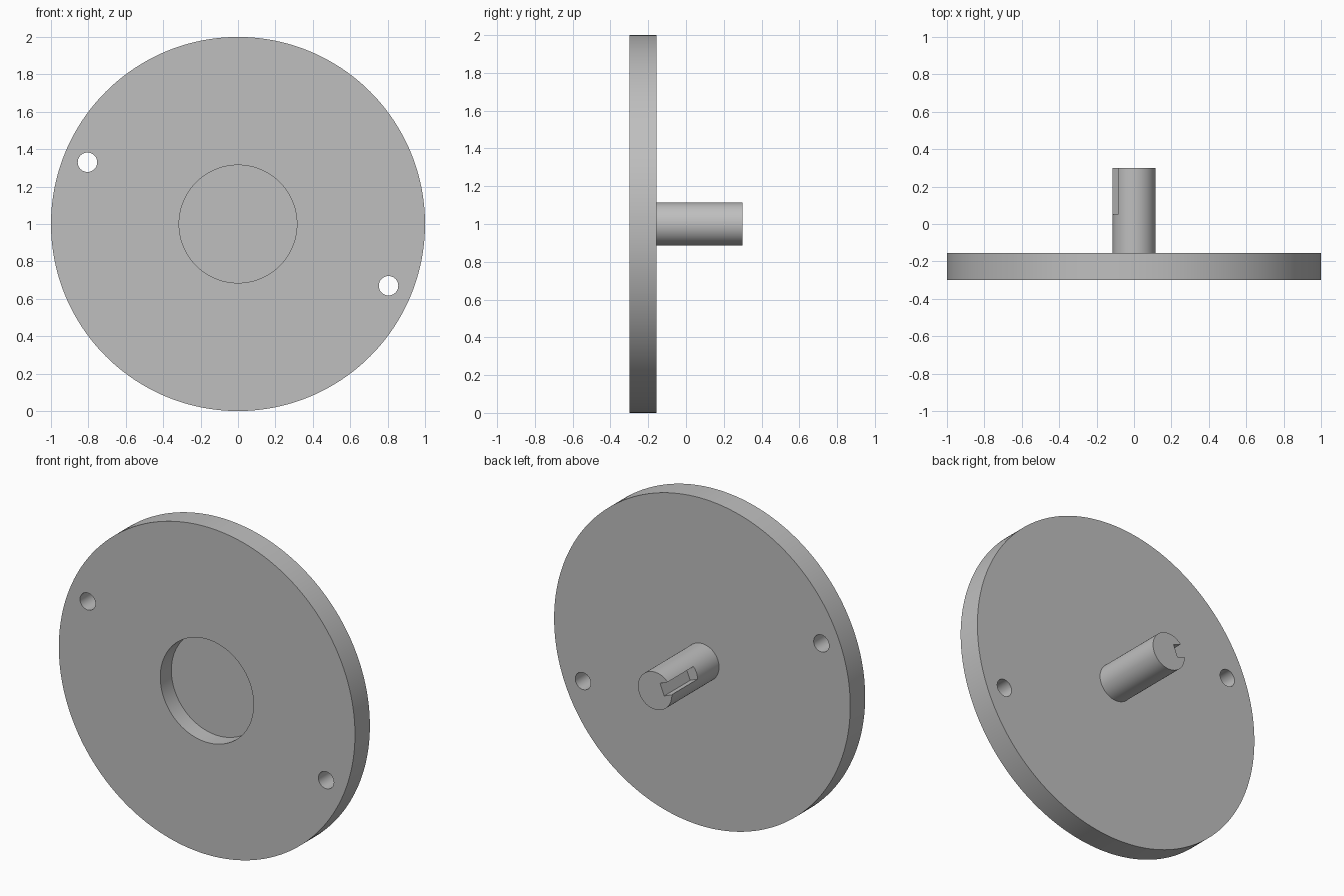
import bpy
from math import cos, sin, pi, radians

if "Cube" in bpy.data.objects:
    bpy.data.objects.remove(bpy.data.objects["Cube"], do_unlink=True)

FRONT, BACK, SHAFT_END = -0.30, -0.156, 0.30
RECESS_FLOOR = -0.193
SHAFT_RADIUS = 0.114
TILT = radians(22.3)      # the bolt holes and keyway share this tilted line
CENTRE_Z = 1.0

steel = bpy.data.materials.new("plain grey")
steel.use_nodes = True
grey = (0.52, 0.52, 0.52, 1)
steel.diffuse_color = grey
steel.node_tree.nodes["Principled BSDF"].inputs["Base Color"].default_value = grey


def cylinder(name, radius, y0, y1, x=0.0, z=CENTRE_Z, sides=128):
    """Cylinder running along y from y0 to y1."""
    bpy.ops.mesh.primitive_cylinder_add(
        vertices=sides, radius=radius, depth=y1 - y0,
        location=(x, (y0 + y1) / 2, z), rotation=(pi / 2, 0, 0))
    obj = bpy.context.object
    obj.name = name
    obj.data.materials.append(steel)
    return obj


def cut(target, cutter):
    """Subtract the cutter from the target, then discard it."""
    cutter.hide_render = True
    mod = target.modifiers.new("cut", 'BOOLEAN')
    mod.operation = 'DIFFERENCE'
    mod.solver = 'EXACT'
    mod.object = cutter
    select(target)
    bpy.ops.object.modifier_apply(modifier=mod.name)
    bpy.data.objects.remove(cutter, do_unlink=True)


def select(obj):
    bpy.ops.object.select_all(action='DESELECT')
    obj.select_set(True)
    bpy.context.view_layer.objects.active = obj


# Round plate with a front recess and two through holes
plate = cylinder("round_plate", 1.0, FRONT, BACK, sides=192)
cut(plate, cylinder("recess_cutter", 0.315, FRONT - 0.1, RECESS_FLOOR))
for side in (-1, 1):
    cut(plate, cylinder("hole_cutter", 0.052, FRONT - 0.1, BACK + 0.1,
                        x=side * 0.87 * cos(TILT),
                        z=CENTRE_Z - side * 0.87 * sin(TILT), sides=48))

# Shaft at the back, with a keyway open at its end
shaft = cylinder("shaft", SHAFT_RADIUS, BACK - 0.015, SHAFT_END)
slot_floor, slot_top = 0.053, 0.2
slot_start, slot_end = 0.05, SHAFT_END + 0.1
mid = (slot_floor + slot_top) / 2
bpy.ops.mesh.primitive_cube_add(
    size=1,
    location=(-mid * cos(TILT), (slot_start + slot_end) / 2, CENTRE_Z + mid * sin(TILT)),
    rotation=(0, TILT, 0))
keyway = bpy.context.object
keyway.name = "keyway_cutter"
keyway.scale = (slot_top - slot_floor, slot_end - slot_start, 0.075)
keyway.data.materials.append(steel)
bpy.context.view_layer.update()
cut(shaft, keyway)

# Smooth round walls, sharp rims
for obj in (plate, shaft):
    select(obj)
    bpy.ops.object.shade_smooth_by_angle(angle=radians(30))
